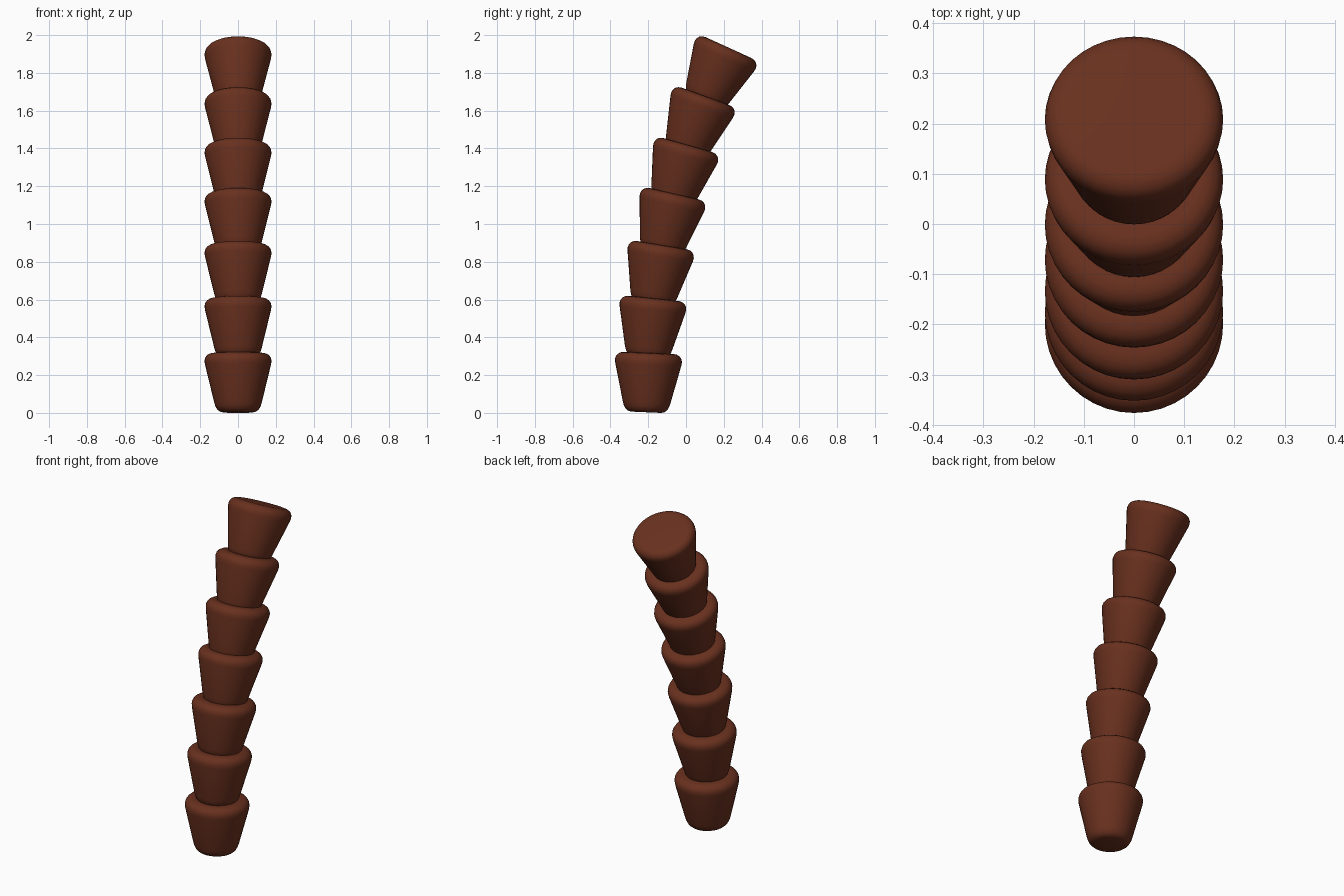
import bpy, bmesh, math
from mathutils import Matrix

if "Cube" in bpy.data.objects:
    bpy.data.objects.remove(bpy.data.objects["Cube"])

SIDES = 40
# radius and depth below the rim for one rounded, tapered segment
PROFILE = [(0.132, 0), (0.150, -0.003), (0.165, -0.012), (0.174, -0.025),
           (0.1775, -0.041), (0.175, -0.060), (0.126, -0.262), (0.120, -0.281),
           (0.111, -0.298), (0.098, -0.309), (0.082, -0.314)]
# top centre (y, z) and backward lean in degrees, from bottom to top
SEGMENTS = [(-0.197, 0.317, 2.5), (-0.171, 0.606, 6), (-0.127, 0.888, 9.5),
            (-0.062, 1.160, 13), (0.010, 1.418, 16), (0.103, 1.676, 20),
            (0.225, 1.934, 24.5)]

brown = bpy.data.materials.new("brown_bark")
brown.diffuse_color = (0.14, 0.03, 0.013, 1)
brown.use_nodes = True
brown.node_tree.nodes["Principled BSDF"].inputs["Base Color"].default_value = brown.diffuse_color


def trunk_segment(name, y, z, lean):
    """Lathe the profile, then lean it towards +y."""
    bm = bmesh.new()
    rings = [[bm.verts.new((r * math.cos(a), r * math.sin(a), h))
              for a in (2 * math.pi * i / SIDES for i in range(SIDES))]
             for r, h in PROFILE]
    for up, low in zip(rings, rings[1:]):
        for i in range(SIDES):
            j = (i + 1) % SIDES
            bm.faces.new((up[i], low[i], low[j], up[j]))
    bm.faces.new(rings[0])
    bm.faces.new(rings[-1][::-1])
    bmesh.ops.recalc_face_normals(bm, faces=bm.faces)
    bm.transform(Matrix.Translation((0, y, z)) @
                 Matrix.Rotation(-math.radians(lean), 4, 'X'))
    for v in bm.verts:  # flat foot on the ground
        v.co.z = max(v.co.z, 0)
    for f in bm.faces:
        f.smooth = True
    mesh = bpy.data.meshes.new(name)
    bm.to_mesh(mesh)
    bm.free()
    mesh.materials.append(brown)
    obj = bpy.data.objects.new(name, mesh)
    bpy.context.collection.objects.link(obj)


# stacked trunk segments
for n, (y, z, lean) in enumerate(SEGMENTS, 1):
    trunk_segment(f"trunk_segment_{n}", y, z, lean)
